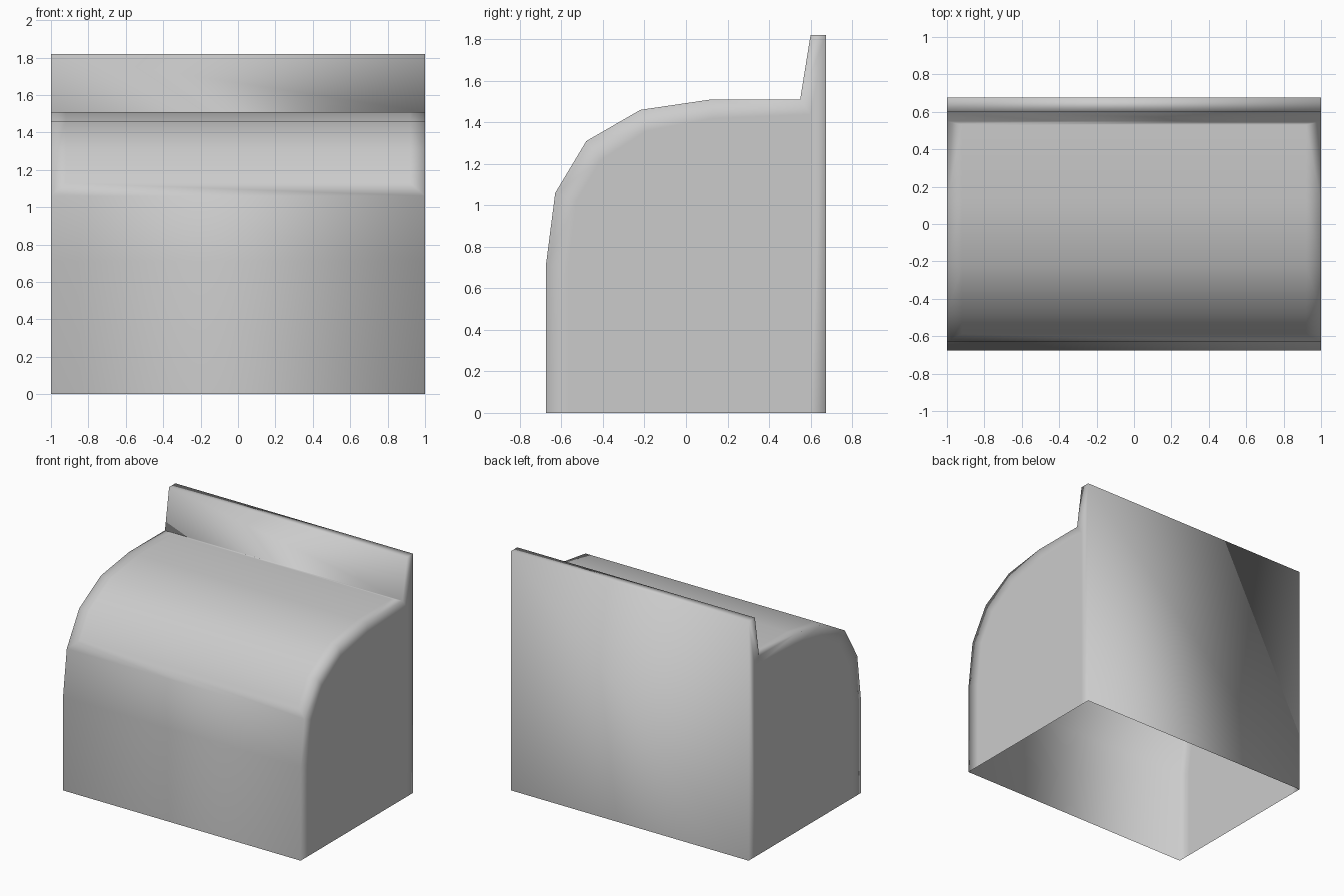
import bpy
import bmesh

if "Cube" in bpy.data.objects:
    bpy.data.objects.remove(bpy.data.objects["Cube"])

grey = bpy.data.materials.new("plain grey")
grey.diffuse_color = (0.6, 0.6, 0.6, 1)
grey.use_nodes = True
grey.node_tree.nodes["Principled BSDF"].inputs["Base Color"].default_value = (0.6, 0.6, 0.6, 1)

# Side outline (y, z): front foot, rounded hood, upright back panel, back foot
outline = [(-0.675, 0), (-0.675, 0.71), (-0.63, 1.06), (-0.48, 1.31), (-0.22, 1.46),
           (0.12, 1.51), (0.55, 1.51), (0.60, 1.82), (0.675, 1.82), (0.675, 0)]
# Flat middle of each side wall, inside its soft rim
side_panel = [(-0.57, 0), (-0.57, 0.70), (-0.53, 1.02), (-0.41, 1.22), (-0.19, 1.36),
              (0.13, 1.42), (0.60, 1.44), (0.60, 0)]
# Lid outline, lying flush in the hood
lid_profile = [(-0.588, 1.13)] + outline[3:6] + [(0.53, 1.51)]
HALF, LID_HALF = 1.0, 0.92


def rail(bm, x, profile):
    return [bm.verts.new((x, y, z)) for y, z in profile]


def bridge(bm, a, b):
    """Join two rails of equal length with a strip of quads."""
    for i in range(len(a) - 1):
        bm.faces.new((a[i], a[i + 1], b[i + 1], b[i]))


def finish(name, bm, reference):
    """Orient outward, shade smooth and link as an object."""
    bmesh.ops.recalc_face_normals(bm, faces=bm.faces[:])
    bm.faces.ensure_lookup_table()
    top = max(bm.faces, key=reference)
    if top.normal.z < 0:
        bmesh.ops.reverse_faces(bm, faces=bm.faces[:])
    for face in bm.faces:
        face.smooth = True
    mesh = bpy.data.meshes.new(name)
    bm.to_mesh(mesh)
    bm.free()
    mesh.materials.append(grey)
    obj = bpy.data.objects.new(name, mesh)
    bpy.context.collection.objects.link(obj)
    return obj


# Body: open-bottomed shell with a framed opening for the lid
bm = bmesh.new()
left, right = (rail(bm, s * HALF, outline) for s in (1, -1))
bridge(bm, left[:3], right[:3])
bridge(bm, left[6:], right[6:])

# Frame around the lid
frame_l, frame_r = (rail(bm, s * LID_HALF, lid_profile) for s in (1, -1))
bridge(bm, left[2:7], frame_l)
bridge(bm, right[2:7], frame_r)
for end, i in ((2, 0), (6, -1)):
    bm.faces.new((left[end], right[end], frame_r[i], frame_l[i]))

# Side walls: soft rim and flat centre
for sign, edge in ((1, left), (-1, right)):
    inner = rail(bm, sign * HALF, side_panel)
    bridge(bm, edge[:7], inner[:7])
    bm.faces.new((edge[6], edge[7], edge[8], inner[6]))
    bm.faces.new((edge[8], edge[9], inner[7], inner[6]))
    bm.faces.new(inner)
finish("body", bm, lambda f: f.calc_center_median().z)

# Lid: curved sheet flush with the frame
bm = bmesh.new()
bridge(bm, rail(bm, LID_HALF, lid_profile), rail(bm, -LID_HALF, lid_profile))
finish("lid", bm, lambda f: f.calc_center_median().z)
